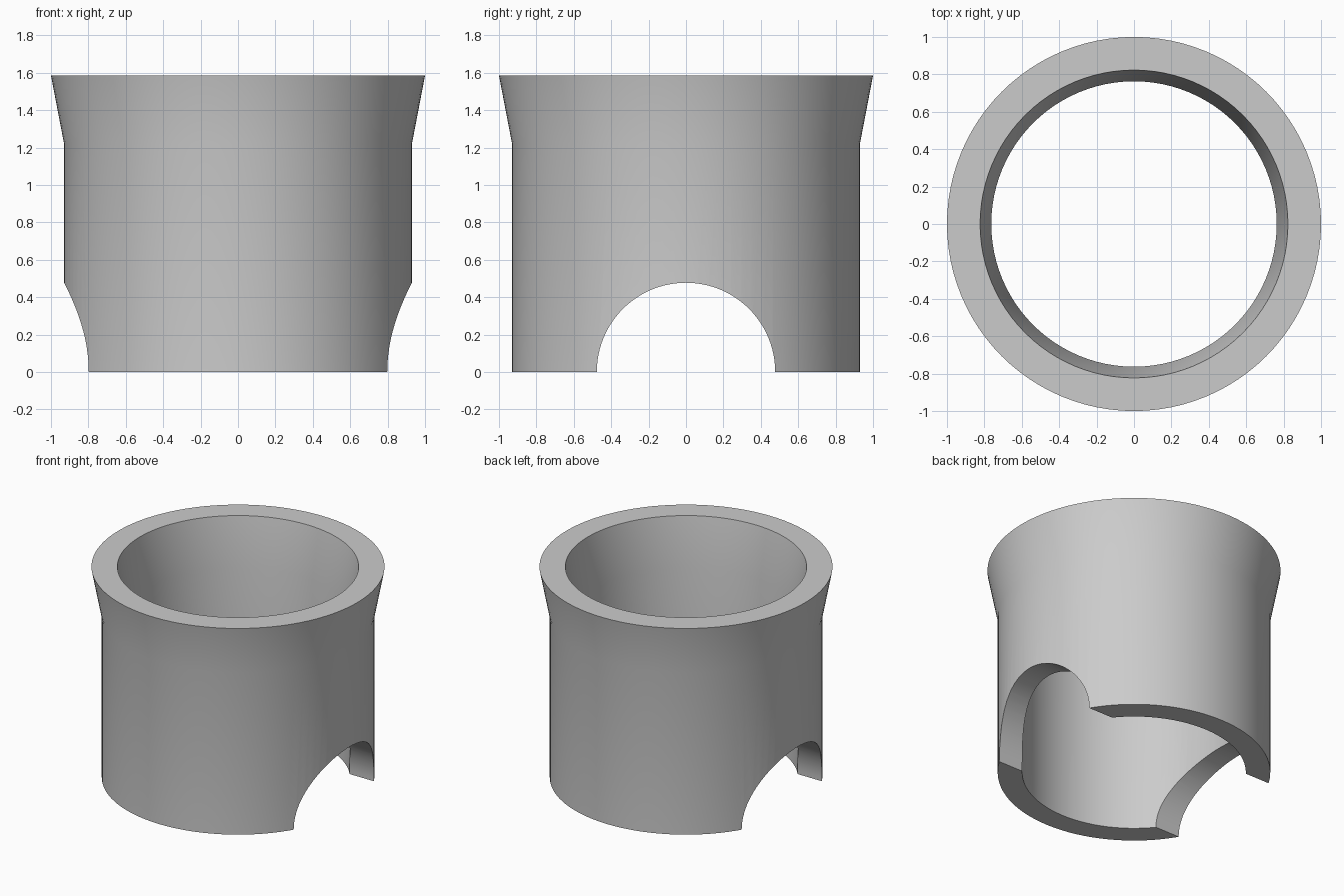
import bpy, bmesh, math

if "Cube" in bpy.data.objects:
    bpy.data.objects.remove(bpy.data.objects["Cube"], do_unlink=True)

SEGMENTS = 96

# Plain grey material
grey = bpy.data.materials.new("grey")
grey.use_nodes = True
colour = (0.6, 0.6, 0.6, 1)
grey.diffuse_color = colour
grey.node_tree.nodes["Principled BSDF"].inputs["Base Color"].default_value = colour

# Flared collar: closed wall profile (radius, height) spun about z
profile = [(0.93, 0), (0.93, 1.22), (1.0, 1.585), (0.823, 1.585), (0.763, 1.22), (0.763, 0)]
bm = bmesh.new()
rings = []
for radius, height in profile:
    ring = []
    for i in range(SEGMENTS):
        a = math.tau * i / SEGMENTS
        ring.append(bm.verts.new((radius * math.cos(a), radius * math.sin(a), height)))
    rings.append(ring)
for k, ring in enumerate(rings):
    above = rings[(k + 1) % len(rings)]
    for i in range(SEGMENTS):
        j = (i + 1) % SEGMENTS
        bm.faces.new((ring[i], ring[j], above[j], above[i]))
bmesh.ops.recalc_face_normals(bm, faces=bm.faces)
mesh = bpy.data.meshes.new("flared_collar")
bm.to_mesh(mesh)
bm.free()
mesh.materials.append(grey)
collar = bpy.data.objects.new("flared_collar", mesh)
bpy.context.collection.objects.link(collar)

# Cutter for the arched openings on both sides
bpy.ops.mesh.primitive_cylinder_add(vertices=SEGMENTS, radius=0.477, depth=3,
                                    rotation=(0, math.pi / 2, 0))
cutter = bpy.context.object
cutter.name = "arch_cutter"
cutter.data.materials.append(grey)

# Cut the arches, then remove the cutter
bpy.ops.object.select_all(action="DESELECT")
collar.select_set(True)
bpy.context.view_layer.objects.active = collar
cut = collar.modifiers.new("arches", "BOOLEAN")
cut.operation = "DIFFERENCE"
cut.solver = "EXACT"
cut.object = cutter
bpy.ops.object.modifier_apply(modifier=cut.name)
bpy.data.objects.remove(cutter, do_unlink=True)

# Smooth walls with sharp rims
bpy.ops.object.shade_smooth_by_angle(angle=math.radians(30))
